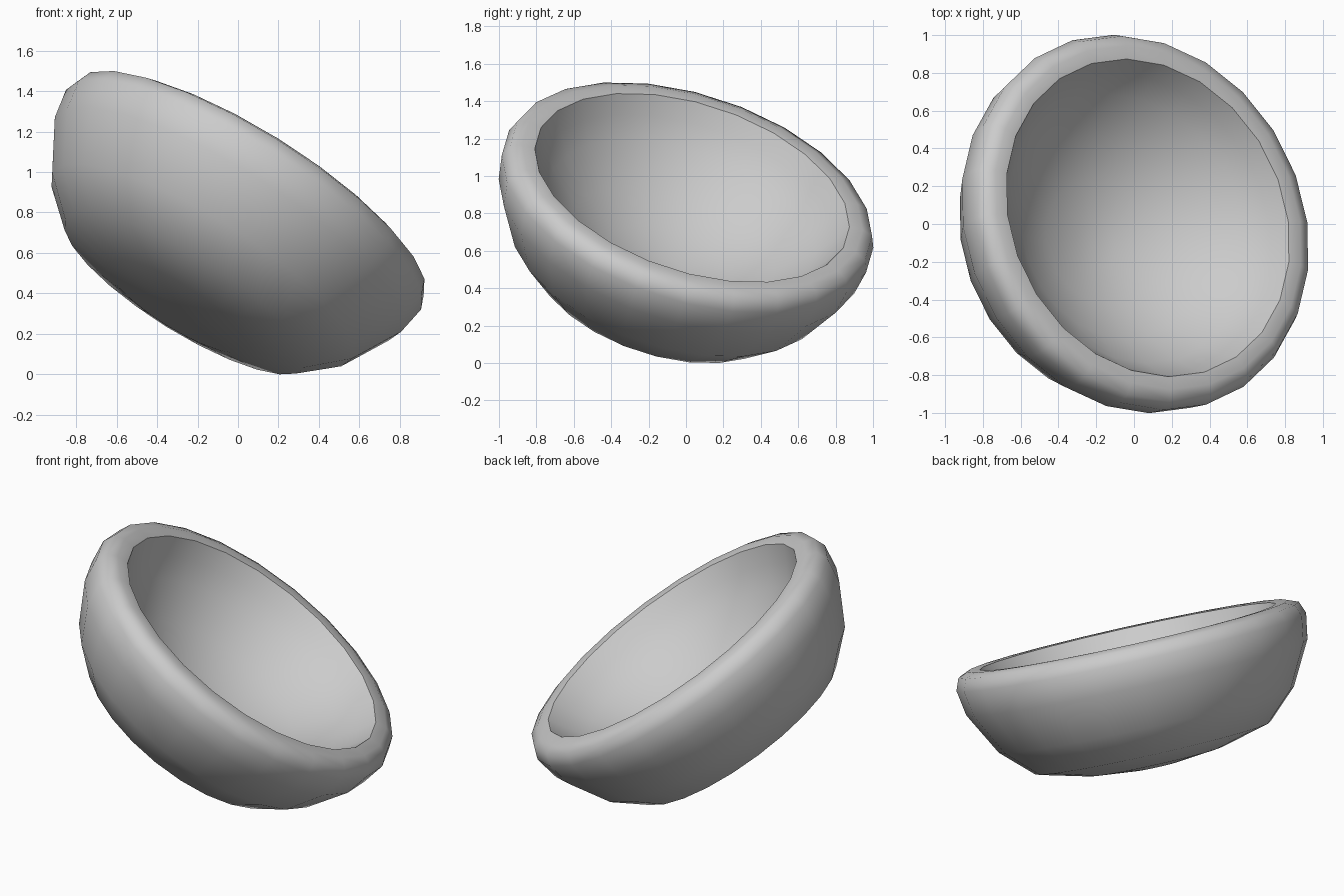
import bpy, bmesh, math
from mathutils import Vector, Matrix

if "Cube" in bpy.data.objects:
    bpy.data.objects.remove(bpy.data.objects["Cube"])

SIDES = 24

# Bowl section (radius, height above rim): inside floor -> lip -> outside base
profile = [(0.12, -0.543), (0.34, -0.49), (0.56, -0.375), (0.74, -0.21), (0.82, -0.10),
           (0.874, 0.0), (0.945, 0.004), (1.005, -0.02), (1.032, -0.09), (1.007, -0.24),
           (0.872, -0.49), (0.695, -0.658), (0.40, -0.735), (0.14, -0.765)]
floor_h, base_h = -0.55, -0.77

# Revolve the section around the bowl axis
bm = bmesh.new()
rings = [[bm.verts.new((r * math.cos(2 * math.pi * i / SIDES),
                        r * math.sin(2 * math.pi * i / SIDES), h)) for i in range(SIDES)]
         for r, h in profile]
floor_c = bm.verts.new((0, 0, floor_h))
base_c = bm.verts.new((0, 0, base_h))
for i in range(SIDES):
    j = (i + 1) % SIDES
    for a, b in zip(rings, rings[1:]):
        bm.faces.new((a[i], a[j], b[j], b[i]))
    bm.faces.new((floor_c, rings[0][j], rings[0][i]))
    bm.faces.new((base_c, rings[-1][i], rings[-1][j]))
bmesh.ops.recalc_face_normals(bm, faces=bm.faces)

# Tilt the opening to the right and slightly back
axis = Vector((0.511, 0.271, 0.816)).normalized()
side = Vector((-0.11, 0.835, -0.208))
side = (side - axis * side.dot(axis)).normalized()
rot = Matrix((side, axis.cross(side), axis)).transposed().to_4x4()
bm.transform(Matrix.Translation((0.07, 0.035, 0.925)) @ rot)

# Centre it and rest it on the ground
lo = [min(v.co[k] for v in bm.verts) for k in range(3)]
hi = [max(v.co[k] for v in bm.verts) for k in range(3)]
bm.transform(Matrix.Translation((-(lo[0] + hi[0]) / 2, -(lo[1] + hi[1]) / 2, -lo[2])))

mesh = bpy.data.meshes.new("bowl")
bm.to_mesh(mesh)
bm.free()
bowl = bpy.data.objects.new("bowl", mesh)
bpy.context.collection.objects.link(bowl)
bpy.context.view_layer.objects.active = bowl
bowl.select_set(True)
bpy.ops.object.shade_smooth_by_angle(angle=math.radians(50))
